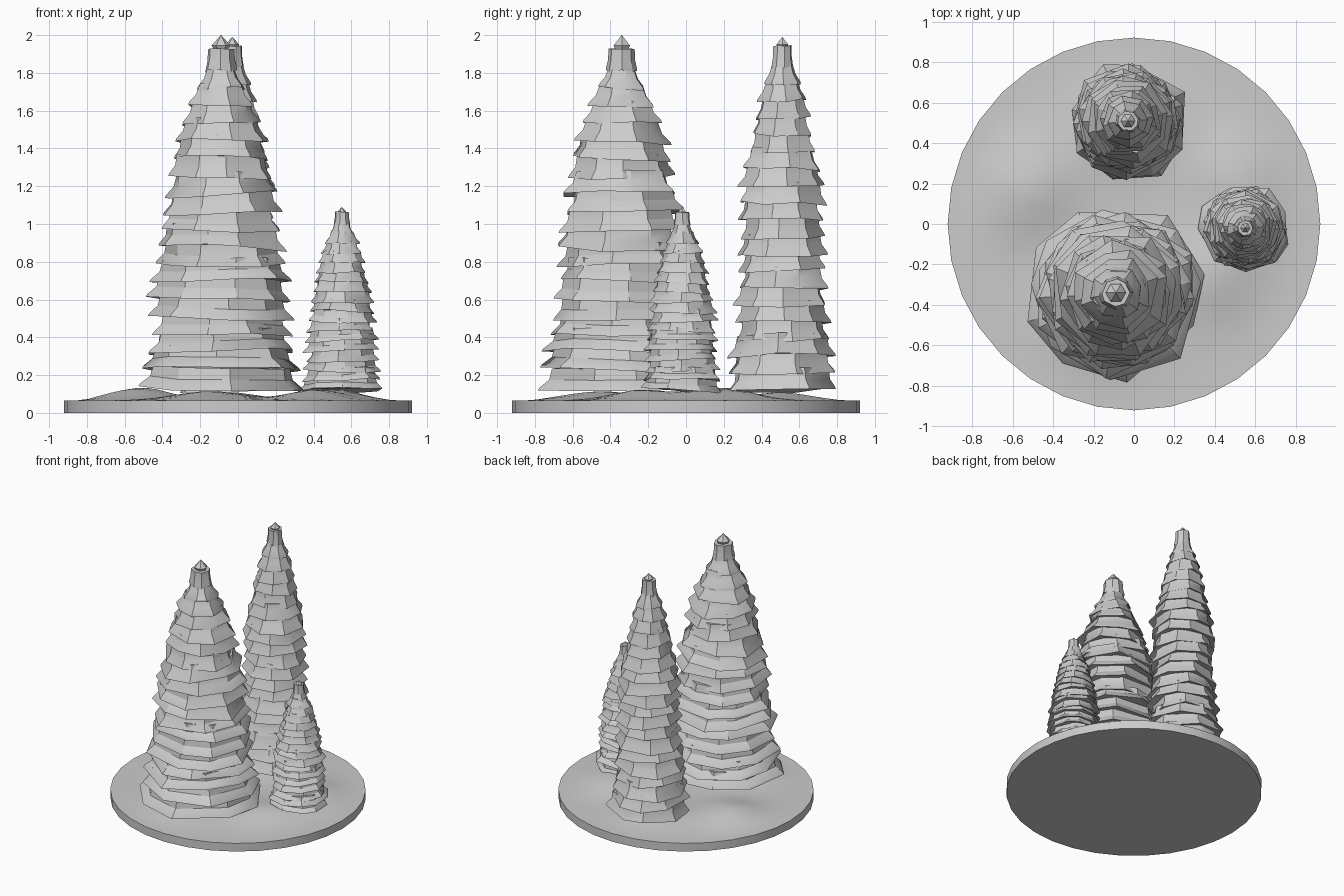
import bpy
import bmesh
import math
import random

if "Cube" in bpy.data.objects:
    bpy.data.objects.remove(bpy.data.objects["Cube"], do_unlink=True)

# One plain grey for the whole scene
grey = bpy.data.materials.new("plain grey")
grey.use_nodes = True
grey.diffuse_color = (0.6, 0.6, 0.6, 1)
grey.node_tree.nodes["Principled BSDF"].inputs["Base Color"].default_value = (0.6, 0.6, 0.6, 1)


def finish(bm, name, angle):
    bmesh.ops.recalc_face_normals(bm, faces=bm.faces[:])
    mesh = bpy.data.meshes.new(name)
    bm.to_mesh(mesh)
    bm.free()
    mesh.materials.append(grey)
    obj = bpy.data.objects.new(name, mesh)
    bpy.context.collection.objects.link(obj)
    bpy.ops.object.select_all(action='DESELECT')
    obj.select_set(True)
    bpy.context.view_layer.objects.active = obj
    bpy.ops.object.shade_smooth_by_angle(angle=math.radians(angle))
    return obj


def loft(bm, rings):
    """Skin a closed stack of rings, each a list of points."""
    loops = [[bm.verts.new(p) for p in ring] for ring in rings]
    n = len(loops[0])
    for a, b in zip(loops, loops[1:]):
        for i in range(n):
            j = (i + 1) % n
            bm.faces.new((a[i], a[j], b[j], b[i]))
    bm.faces.new(loops[0][::-1])
    bm.faces.new(loops[-1])


def radius_at(profile, z):
    for (z0, r0), (z1, r1) in zip(profile, profile[1:]):
        if z <= z1:
            t = max(0, (z - z0) / (z1 - z0))
            return r0 + (r1 - r0) * t
    return profile[-1][1]


def tree(name, cx, cy, profile, tiers, sides, tip, seed):
    rng = random.Random(seed)
    bm = bmesh.new()
    z_low, z_high = profile[0][0], profile[-1][0]
    step = (z_high - z_low) / (tiers - 1)
    # Ragged, slightly tilted branch skirts
    for k in range(tiers):
        z = z_low + k * step
        r = radius_at(profile, z)
        r_next = radius_at(profile, z + step)
        r *= rng.uniform(0.96, 1.03)
        turn, lean = rng.uniform(0, math.tau), rng.uniform(0, math.tau)
        tilt = rng.uniform(0.02, 0.06)
        angles = [turn + (i + rng.uniform(-0.2, 0.2)) * math.tau / sides for i in range(sides)]
        reach = [rng.uniform(0.93, 1.07) for a in angles]
        sag = [rng.uniform(-0.1, 0.1) * step for a in angles]

        def ring(rad, height, ragged):
            pts = []
            for a, f, s in zip(angles, reach, sag):
                q = rad * (1 + (f - 1) * ragged)
                drop = s * ragged + tilt * q * math.cos(a - lean)
                pts.append((cx + q * math.cos(a), cy + q * math.sin(a), height + drop))
            return pts

        top = min(0.84 * r, 0.88 * r_next)
        loft(bm, [ring(0.76 * r, z + 0.2 * step, 0.4),
                  ring(r, z, 1),
                  ring(0.98 * r, z + 0.15 * step, 1),
                  ring((0.9 * r + top) / 2, z + 0.6 * step, 0.7),
                  ring(top, z + 1.25 * step, 0.4)])
    # Pointed bud at the top
    apex, bud = tip
    steps = [(z_high + 0.3 * step, 0.9 * bud), (apex - 1.9 * bud, 0.55 * bud),
             (apex - 1.1 * bud, bud), (apex, 0.02 * bud)]
    loft(bm, [[(cx + r * math.cos(i * math.tau / 6), cy + r * math.sin(i * math.tau / 6), z)
               for i in range(6)] for z, r in steps])
    return finish(bm, name, 30)


# Snowy round base with soft mounds
mounds = [(-0.52, 0.18, 0.07, 0.22), (0.5, 0.25, 0.055, 0.2), (0.4, -0.25, 0.055, 0.2),
          (-0.15, -0.45, 0.05, 0.26), (-0.05, 0.5, 0.045, 0.22), (0.55, 0.0, 0.03, 0.18)]


def ground(x, y):
    fade = min(1, max(0, (0.92 - math.hypot(x, y)) / 0.2))
    fade = fade * fade * (3 - 2 * fade)
    h = sum(m * math.exp(-((x - u) ** 2 + (y - v) ** 2) / (s * s)) for u, v, m, s in mounds)
    return 0.065 + fade * min(h, 0.075)


bm = bmesh.new()
SEGMENTS, RINGS, R = 32, 16, 0.922
circle = [(math.cos(i * math.tau / SEGMENTS), math.sin(i * math.tau / SEGMENTS)) for i in range(SEGMENTS)]
stack = [[(R * c, R * s, 0) for c, s in circle]]
for k in range(RINGS, 0, -1):
    q = R * k / RINGS
    stack.append([(q * c, q * s, ground(q * c, q * s)) for c, s in circle])
loft(bm, stack)
finish(bm, "snowy_base", 40)

# Three trees, described by (height, rim radius)
tree("large_tree", -0.09, -0.34,
     [(0.13, 0.45), (0.35, 0.39), (0.6, 0.375), (0.85, 0.36), (1.05, 0.33), (1.25, 0.285),
      (1.4, 0.26), (1.55, 0.205), (1.7, 0.14), (1.81, 0.08)], 19, 8, (2.0, 0.05), 3)
tree("tall_back_tree", -0.03, 0.51,
     [(0.12, 0.31), (0.35, 0.27), (0.6, 0.245), (0.85, 0.23), (1.0, 0.235), (1.17, 0.235),
      (1.4, 0.18), (1.6, 0.14), (1.75, 0.09), (1.83, 0.06)], 20, 8, (1.99, 0.036), 8)
tree("small_tree", 0.55, -0.02,
     [(0.12, 0.225), (0.3, 0.195), (0.5, 0.18), (0.7, 0.15), (0.85, 0.11),
      (0.95, 0.065), (1.0, 0.045)], 18, 9, (1.09, 0.03), 5)
